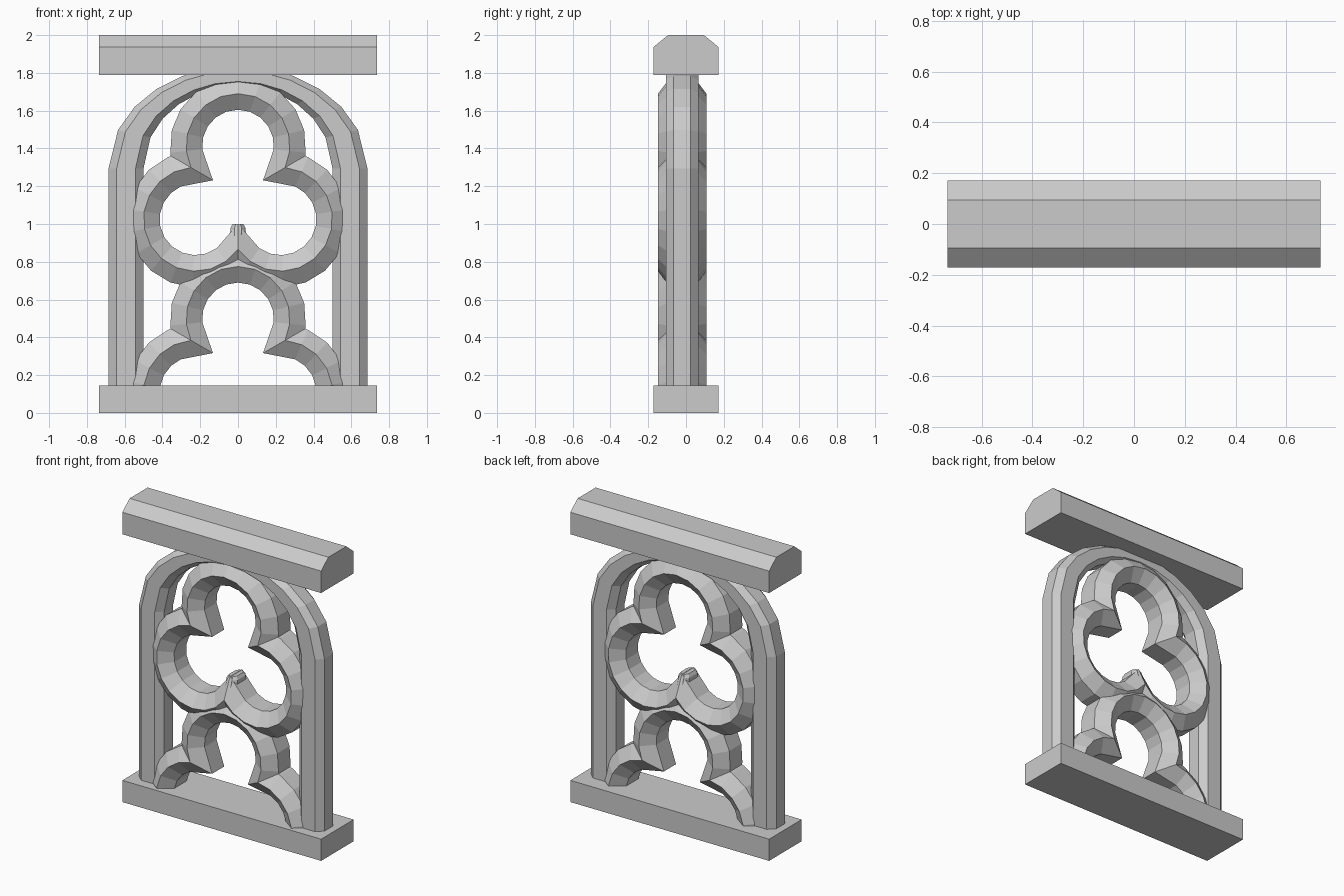
import bpy, bmesh
from math import sin, cos, radians

if "Cube" in bpy.data.objects:
    bpy.data.objects.remove(bpy.data.objects["Cube"])

Y0 = -0.02  # tracery and arch sit slightly forward


def finish(bm, name):
    bmesh.ops.recalc_face_normals(bm, faces=bm.faces[:])
    me = bpy.data.meshes.new(name)
    bm.to_mesh(me)
    bm.free()
    ob = bpy.data.objects.new(name, me)
    bpy.context.collection.objects.link(ob)
    return ob


def loft(sections, closed):
    """Skin a list of cross-sections, capping the ends when open."""
    bm = bmesh.new()
    rings = [[bm.verts.new(p) for p in s] for s in sections]
    pairs = list(zip(rings, rings[1:])) + ([(rings[-1], rings[0])] if closed else [])
    for a, b in pairs:
        n = len(a)
        for i in range(n):
            j = (i + 1) % n
            bm.faces.new((a[i], a[j], b[j], b[i]))
    if not closed:
        bm.faces.new(rings[0])
        bm.faces.new(rings[-1])
    return bm


# Base slab and chamfered cap rail: profiles in (y, z) drawn along x
def rail(name, profile, half=0.735):
    finish(loft([[(x, y, z) for y, z in profile] for x in (-half, half)], False), name)


rail("base_slab", [(-.172, 0), (.172, 0), (.172, .145), (-.172, .145)])
rail("top_rail", [(-.172, 1.79), (.172, 1.79), (.172, 1.937), (.095, 2),
                  (-.095, 2), (-.172, 1.937)])

# Octagonal arch frame: straight posts joined by a flattened arch
octagon = [(.0925, -.045), (.05, -.085), (-.05, -.085), (-.0925, -.045),
           (-.0925, .045), (-.05, .085), (.05, .085), (.0925, .045)]
half_angles = [0, 22, 37, 51, 64.5, 77]
angles = half_angles + [90] + [180 - a for a in reversed(half_angles)]


def arch_section(a, z=None):
    ca, sa = cos(radians(a)), sin(radians(a))
    return [((.5925 + u) * ca, Y0 + v,
             1.295 + (.488 + .57 * u) * sa if z is None else z) for u, v in octagon]


sections = [arch_section(0, .08)] + [arch_section(a) for a in angles] + [arch_section(180, .08)]
finish(loft(sections, False), "arch_frame")

# Trefoil tracery: hexagonal moulding around three lobes meeting in sharp cusps
# Each entry: lobe radius, depth, distance of the cusp mitre from the trefoil centre
hexagon = [(.19, -.064, .153), (.275, -.128, .288), (.36, -.064, .411),
           (.36, .064, .411), (.275, .128, .288), (.19, .064, .153)]


def trefoil(name, zc, cut=None):
    secs = []
    for lobe in (90, 210, 330):
        d = radians(lobe)
        cx, cz = .26 * cos(d), zc + .26 * sin(d)
        for i in range(-5, 6):
            a = d + radians(19.2 * i)
            secs.append([(cx + r * cos(a), Y0 + y, cz + r * sin(a)) for r, y, t in hexagon])
        c = d + radians(60)
        secs.append([(t * cos(c), Y0 + y, zc + t * sin(c)) for r, y, t in hexagon])
    bm = loft(secs, True)
    if cut is not None:
        res = bmesh.ops.bisect_plane(bm, geom=bm.verts[:] + bm.edges[:] + bm.faces[:],
                                     plane_co=(0, 0, cut), plane_no=(0, 0, -1),
                                     clear_outer=True)
        edges = [g for g in res["geom_cut"] if isinstance(g, bmesh.types.BMEdge)]
        bmesh.ops.holes_fill(bm, edges=edges)
    finish(bm, name)


trefoil("upper_trefoil", 1.155)
trefoil("lower_trefoil", .24, cut=.08)

# Blunt tip on the upper trefoil's bottom cusp: (half width, half depth, z)
tip = [(.045, .1, .84), (.042, .085, .94), (.04, .07, .98), (.028, .055, 1.0)]
finish(loft([[(w * sx, Y0 + d * sy, z) for sx, sy in
              ((1, -.6), (.45, -1), (-.45, -1), (-1, -.6),
               (-1, .6), (-.45, 1), (.45, 1), (1, .6))]
             for w, d, z in tip], False), "cusp_tip")
